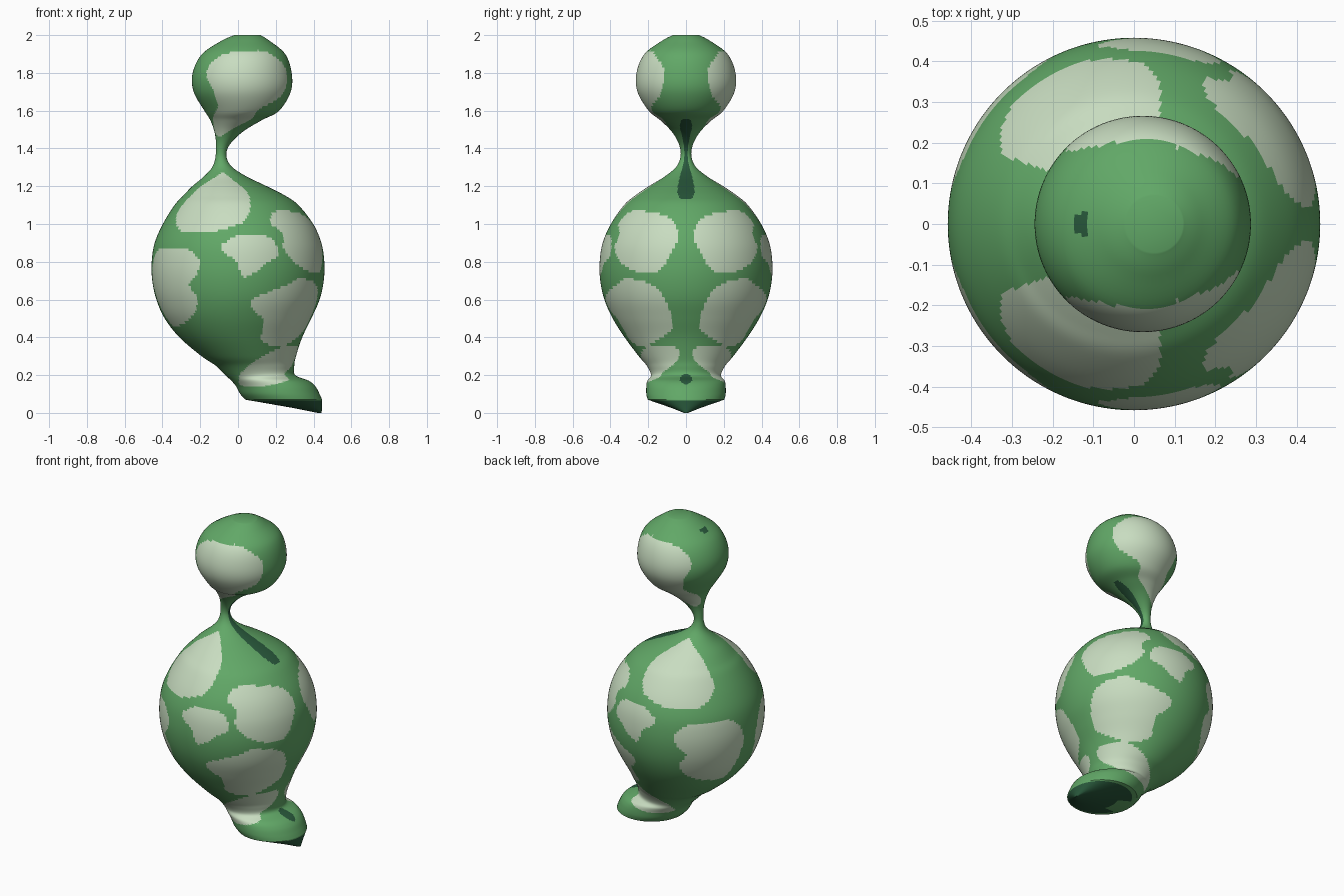
import bpy, bmesh, math
from mathutils import Vector

if "Cube" in bpy.data.objects:
    bpy.data.objects.remove(bpy.data.objects["Cube"], do_unlink=True)

SEGMENTS = 192
STEPS = 7


def make_material(name, color):
    mat = bpy.data.materials.new(name)
    mat.use_nodes = True
    mat.diffuse_color = (*color, 1)
    shader = next(n for n in mat.node_tree.nodes if n.type == "BSDF_PRINCIPLED")
    shader.inputs["Base Color"].default_value = (*color, 1)
    shader.inputs["Roughness"].default_value = 0.6
    return mat


def smooth_path(points, steps, closed=False):
    """Catmull-Rom curve through the points."""
    pts = [Vector(p) for p in points]
    count = len(pts)

    def at(i):
        return pts[i % count] if closed else pts[max(0, min(count - 1, i))]

    path = []
    for i in range(count if closed else count - 1):
        a, b, c, d = (at(i + k) for k in (-1, 0, 1, 2))
        for s in range(steps):
            t = s / steps
            path.append(b + (c - a) * t / 2
                        + (a * 2 - b * 5 + c * 4 - d) * t * t / 2
                        + (b * 3 - a - c * 3 + d) * t ** 3 / 2)
    if not closed:
        path.append(pts[-1])
    return path


def inside(outline, u, v):
    """Even-odd test of a point against a closed outline."""
    hit = False
    for p, q in zip(outline, outline[1:] + outline[:1]):
        if (p.y > v) != (q.y > v):
            if u < p.x + (v - p.y) * (q.x - p.x) / (q.y - p.y):
                hit = not hit
    return hit


# Body profile from foot to head: height, sideways centre, radius
profile = [
    (.07, .242, .203), (.1, .222, .21), (.14, .2, .21), (.17, .17, .205),
    (.2, .118, .185), (.25, .09, .208), (.3, .057, .25), (.4, .015, .325),
    (.5, 0, .388), (.6, 0, .432), (.7, 0, .454), (.8, 0, .457),
    (.9, 0, .441), (1, 0, .398), (1.1, -.008, .328), (1.15, -.02, .27),
    (1.2, -.045, .197), (1.25, -.067, .115), (1.3, -.083, .054),
    (1.35, -.09, .03), (1.4, -.086, .031), (1.45, -.068, .05),
    (1.5, -.043, .085), (1.55, -.01, .137), (1.6, .02, .198),
    (1.7, .022, .257), (1.8, .022, .262), (1.9, .03, .22),
    (1.97, .04, .127), (2, .05, .07),
]

# Patch outlines: degrees away from +x (same on both sides), height
pale_patches = [
    # shoulder teardrop
    [(90, 1.27), (72, 1.2), (78, 1.09), (86, 1.01), (103, .97), (118, .95),
     (139, .97), (151, 1.05), (146, 1.17), (125, 1.236)],
    # middle bean
    [(101, .89), (88, .945), (67, .93), (62, .84), (72, .785), (84, .72),
     (89, .76), (91, .8), (100, .855)],
    # upper belly
    [(5, .93), (15, 1.04), (53, 1.07), (64, 1.01), (56, .945), (57, .865),
     (43, .77), (23, .74), (13, .8), (8, .88)],
    # lower belly
    [(12, .45), (15, .6), (24, .68), (43, .71), (54, .68), (78, .61),
     (80, .56), (69, .48), (70, .38), (50, .355), (33, .375)],
    # back flank
    [(156, .87), (129, .87), (117, .81), (119, .73), (125, .68), (120, .59),
     (131, .5), (160, .457), (168, .55), (172, .7), (168, .81)],
    # ankle
    [(9, .34), (29, .355), (50, .345), (72, .3), (126, .2), (151, .15),
     (110, .14), (54, .18), (42, .21), (13, .27)],
    # head
    [(136, 1.81), (121, 1.895), (82, 1.915), (55, 1.91), (31, 1.845),
     (26, 1.79), (34, 1.68), (66, 1.6), (60, 1.545), (110, 1.47),
     (160, 1.48), (155, 1.545), (128, 1.62), (126, 1.71)],
]
dark_patches = [
    # throat stripe
    [(-9, 1.55), (9, 1.55), (21, 1.49), (18, 1.38), (20, 1.3), (14, 1.22),
     (7, 1.14), (-7, 1.14), (-14, 1.22), (-20, 1.38), (-21, 1.49)],
    # foot spot
    [(-10, .18), (0, .21), (10, .18), (0, .15)],
    # crown spot
    [(171, 1.94), (171, 1.955), (189, 1.955), (189, 1.94)],
]

GREEN, PALE, DARK = range(3)
materials = [
    make_material("leaf green", (.12, .39, .135)),
    make_material("pale green", (.58, .72, .53)),
    make_material("dark green", (.022, .1, .045)),
]

patches = []
for index, group in ((PALE, pale_patches), (DARK, dark_patches)):
    for points in group:
        outline = smooth_path(points, 6, closed=True)
        heights = [p.y for p in outline]
        patches.append((index, outline, min(heights), max(heights)))


def color_at(angle, height):
    for index, outline, low, high in patches:
        if low < height < high and inside(outline, angle, height):
            return index
    return GREEN


# Body: rings lofted along the profile
bm = bmesh.new()


def add_ring(place):
    turns = (math.tau * k / SEGMENTS for k in range(SEGMENTS))
    return [bm.verts.new(place(math.cos(a), math.sin(a))) for a in turns]


def bridge(lower, upper, pick):
    for k in range(SEGMENTS):
        n = (k + 1) % SEGMENTS
        face = bm.faces.new((lower[k], lower[n], upper[n], upper[k]))
        face.material_index = pick(k, face)


def skin_color(k, face):
    angle = 360 * (k + .5) / SEGMENTS
    return color_at(min(angle, 360 - angle), face.calc_center_median().z)


rings = [add_ring(lambda c, s: (x + r * c, r * s, z))
         for z, x, r in smooth_path(profile, STEPS)]
for lower, upper in zip(rings, rings[1:]):
    bridge(lower, upper, skin_color)
bm.faces.new(rings[-1])

# Sole: a slanted cone running to the toe tip
tip = Vector((.443, 0, 0))
previous = rings[0]


def sole_color(k, face):
    return DARK if face.calc_center_median().x > .13 else GREEN


for t in (.08, .3, .6, .95):
    ring = [bm.verts.new(v.co.lerp(tip, t)) for v in rings[0]]
    bridge(ring, previous, sole_color if t > .08 else lambda k, f: GREEN)
    previous = ring
bm.faces.new(reversed(previous)).material_index = DARK
bmesh.ops.translate(bm, verts=[v for v in bm.verts if v.co.z < .005],
                    vec=(0, 0, -min(v.co.z for v in bm.verts)))
bmesh.ops.recalc_face_normals(bm, faces=bm.faces)

mesh = bpy.data.meshes.new("spotted_body")
bm.to_mesh(mesh)
bm.free()
for mat in materials:
    mesh.materials.append(mat)
body = bpy.data.objects.new("spotted_body", mesh)
bpy.context.collection.objects.link(body)
bpy.context.view_layer.objects.active = body
body.select_set(True)
bpy.ops.object.shade_smooth_by_angle(angle=math.radians(40))
